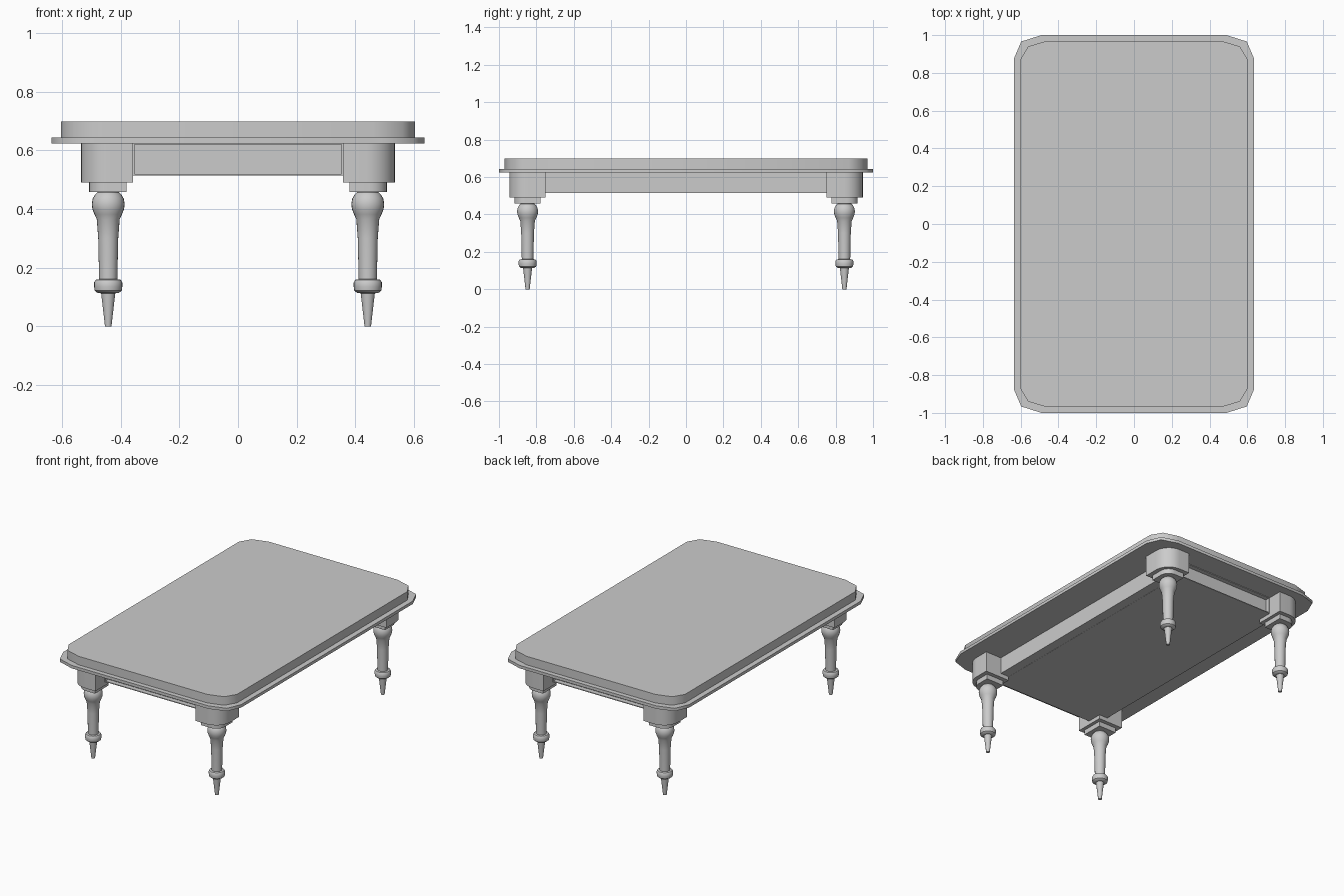
import bpy, bmesh, math
from mathutils import Vector

if "Cube" in bpy.data.objects:
    bpy.data.objects.remove(bpy.data.objects["Cube"], do_unlink=True)

GREY = (0.6, 0.6, 0.6, 1)
mat = bpy.data.materials.new("plain_grey")
mat.use_nodes = True
mat.diffuse_color = GREY
mat.node_tree.nodes["Principled BSDF"].inputs["Base Color"].default_value = GREY


def finish(name, bm, angle=None):
    bmesh.ops.recalc_face_normals(bm, faces=bm.faces)
    me = bpy.data.meshes.new(name)
    bm.to_mesh(me)
    bm.free()
    me.materials.append(mat)
    ob = bpy.data.objects.new(name, me)
    bpy.context.collection.objects.link(ob)
    if angle:
        bpy.ops.object.select_all(action='DESELECT')
        ob.select_set(True)
        bpy.context.view_layer.objects.active = ob
        bpy.ops.object.shade_smooth_by_angle(angle=math.radians(angle))
    return ob


def prism(name, outline, z0, z1, angle=None):
    bm = bmesh.new()
    face = bm.faces.new([bm.verts.new((x, y, z0)) for x, y in outline])
    geom = bmesh.ops.extrude_face_region(bm, geom=[face])["geom"]
    top = [v for v in geom if isinstance(v, bmesh.types.BMVert)]
    bmesh.ops.translate(bm, verts=top, vec=(0, 0, z1 - z0))
    return finish(name, bm, angle)


def four_corners(corner):
    # one corner mirrored around to a closed outline
    back = corner[::-1]
    return (corner + [(x, -y) for x, y in back]
            + [(-x, -y) for x, y in corner] + [(-x, y) for x, y in back])


def rounded_block(x0, x1, y0, y1, r, steps=8):
    # rectangle whose outer corner is rounded
    pts = [(x0, y0), (x1, y0)]
    for i in range(steps + 1):
        a = math.pi / 2 * i / steps
        pts.append((x1 - r + r * math.cos(a), y1 - r + r * math.sin(a)))
    return pts + [(x0, y1)]


def box(name, hx, hy, z0, z1):
    return prism(name, four_corners([(hx, hy)]), z0, z1)


def lathe(name, profile, cx, cy, steps=24):
    bm = bmesh.new()
    verts = [bm.verts.new((r, 0, z)) for r, z in profile]
    edges = [bm.edges.new(p) for p in zip(verts, verts[1:])]
    bmesh.ops.spin(bm, geom=verts + edges, cent=(0, 0, 0), axis=(0, 0, 1),
                   angle=math.tau, steps=steps)
    bmesh.ops.remove_doubles(bm, verts=bm.verts, dist=0.0002)
    bmesh.ops.translate(bm, verts=bm.verts, vec=(cx, cy, 0))
    return finish(name, bm, 40)


# Table top and the thin lip below it
prism("table_top", four_corners([(0.46, 0.97), (0.56, 0.94), (0.602, 0.87)]),
      0.643, 0.698, 55)
prism("table_lip", four_corners([(0.49, 1.0), (0.597, 0.966), (0.636, 0.875)]),
      0.624, 0.643, 55)

# Apron: long sides, and a core with a recessed panel at each end
box("side_apron", 0.42, 0.77, 0.516, 0.626)
core = box("end_apron", 0.358, 0.85, 0.515, 0.625)
bm = bmesh.new()
bm.from_mesh(core.data)
bm.normal_update()
ends = [f for f in bm.faces if abs(f.normal.y) > 0.9]
bmesh.ops.inset_individual(bm, faces=ends, thickness=0.007)
for f in ends:
    inward = Vector((0, -0.03 if f.calc_center_median().y > 0 else 0.03, 0))
    new = bmesh.ops.extrude_discrete_faces(bm, faces=[f])["faces"][0]
    bmesh.ops.translate(bm, verts=new.verts, vec=inward)
bm.to_mesh(core.data)
bm.free()

# Corner blocks, plates and turned legs
LEG = [(0, 0), (0.011, 0), (0.024, 0.113), (0.036, 0.114), (0.046, 0.122),
       (0.048, 0.135), (0.048, 0.15), (0.043, 0.159), (0.031, 0.161),
       (0.034, 0.3), (0.039, 0.365), (0.047, 0.382), (0.054, 0.4),
       (0.056, 0.417), (0.053, 0.435), (0.045, 0.449), (0.037, 0.457),
       (0.037, 0.47), (0, 0.47)]
for sx, side in ((1, "left"), (-1, "right")):
    for sy, end in ((-1, "front"), (1, "back")):
        tag = f"{end}_{side}"
        block = rounded_block(0.358, 0.535, 0.752, 0.945, 0.1)
        plate = rounded_block(0.38, 0.507, 0.778, 0.918, 0.06)
        for part, pts, z0, z1 in (("corner_block", block, 0.49, 0.626),
                                  ("leg_plate", plate, 0.458, 0.492)):
            prism(f"{part}_{tag}", [(x * sx, y * sy) for x, y in pts], z0, z1, 30)
        lathe(f"leg_{tag}", LEG, 0.442 * sx, 0.847 * sy)
